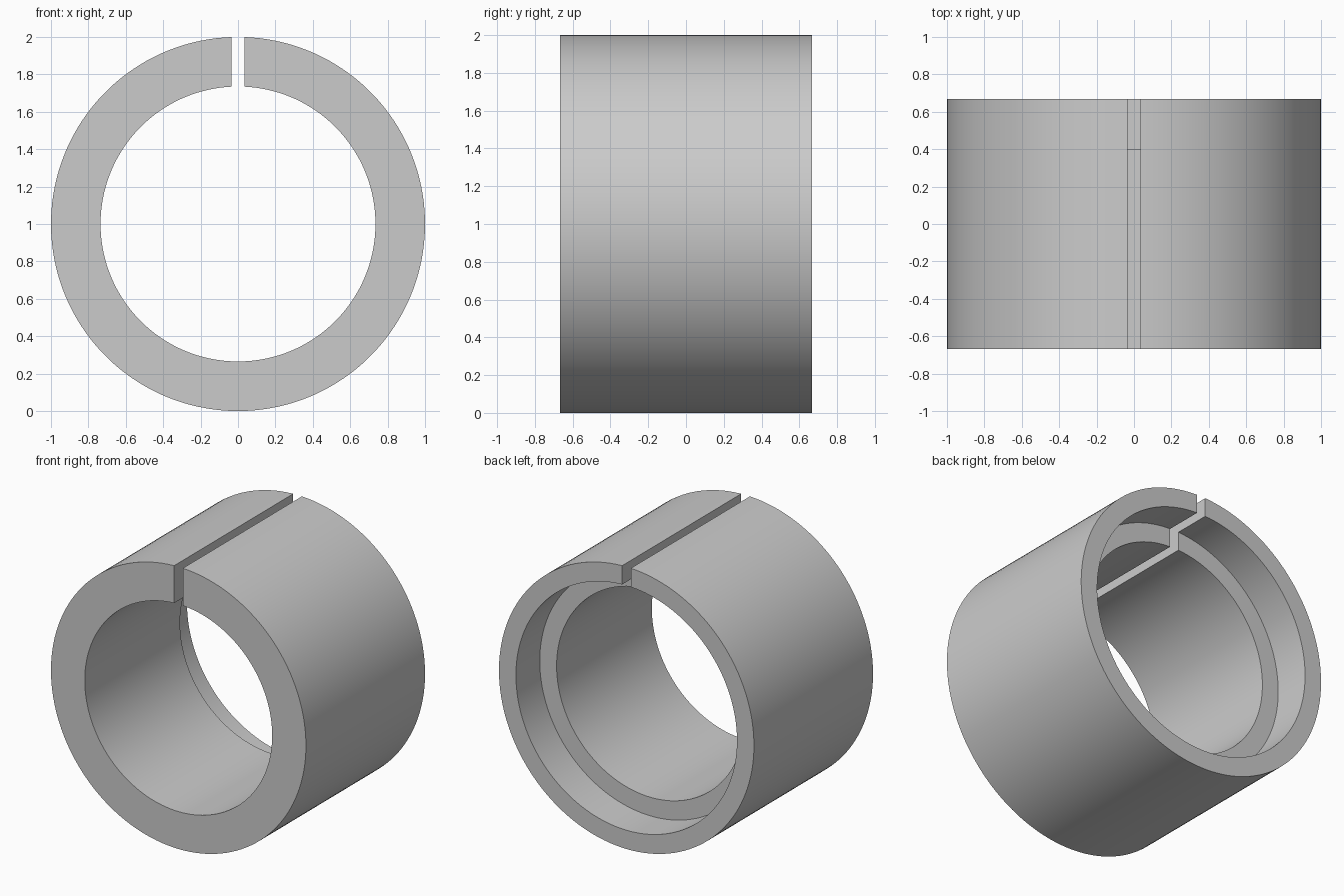
import bpy, bmesh
from math import sin, cos, asin, pi, radians

cube = bpy.data.objects.get("Cube")
if cube:
    bpy.data.objects.remove(cube, do_unlink=True)

# Plain grey material
grey = bpy.data.materials.new("plain_grey")
grey.use_nodes = True
colour = (0.6, 0.6, 0.6, 1)
grey.diffuse_color = colour
grey.node_tree.nodes["Principled BSDF"].inputs["Base Color"].default_value = colour

# Main dimensions
OUTER, COUNTERBORE, BORE = 1.0, 0.867, 0.735
HALF_LENGTH, STEP_Y = 0.667, 0.4
HALF_SLIT = 0.034
SEGMENTS = 144

# Wall cross-section as (radius, y), with a wider bore at the back
profile = [
    (OUTER, -HALF_LENGTH),
    (OUTER, HALF_LENGTH),
    (COUNTERBORE, HALF_LENGTH),
    (COUNTERBORE, STEP_Y),
    (BORE, STEP_Y),
    (BORE, -HALF_LENGTH),
]

# Sweep the section round the axis, stopping at parallel slit walls on top
bm = bmesh.new()
sections = []
for i in range(SEGMENTS + 1):
    section = []
    for radius, y in profile:
        start = asin(HALF_SLIT / radius)
        angle = start + (2 * pi - 2 * start) * i / SEGMENTS
        section.append(bm.verts.new((radius * sin(angle), y, 1 + radius * cos(angle))))
    sections.append(section)

for a, b in zip(sections, sections[1:]):
    for j in range(len(profile)):
        k = (j + 1) % len(profile)
        bm.faces.new((a[j], a[k], b[k], b[j]))

# Flat slit walls
bm.faces.new(sections[0])
bm.faces.new(sections[-1][::-1])
bmesh.ops.recalc_face_normals(bm, faces=bm.faces[:])

mesh = bpy.data.meshes.new("split_bushing")
bm.to_mesh(mesh)
bm.free()
mesh.materials.append(grey)
bushing = bpy.data.objects.new("split_bushing", mesh)
bpy.context.collection.objects.link(bushing)

# Smooth cylinders with sharp rims
bpy.ops.object.select_all(action="DESELECT")
bushing.select_set(True)
bpy.context.view_layer.objects.active = bushing
bpy.ops.object.shade_smooth_by_angle(angle=radians(30))
